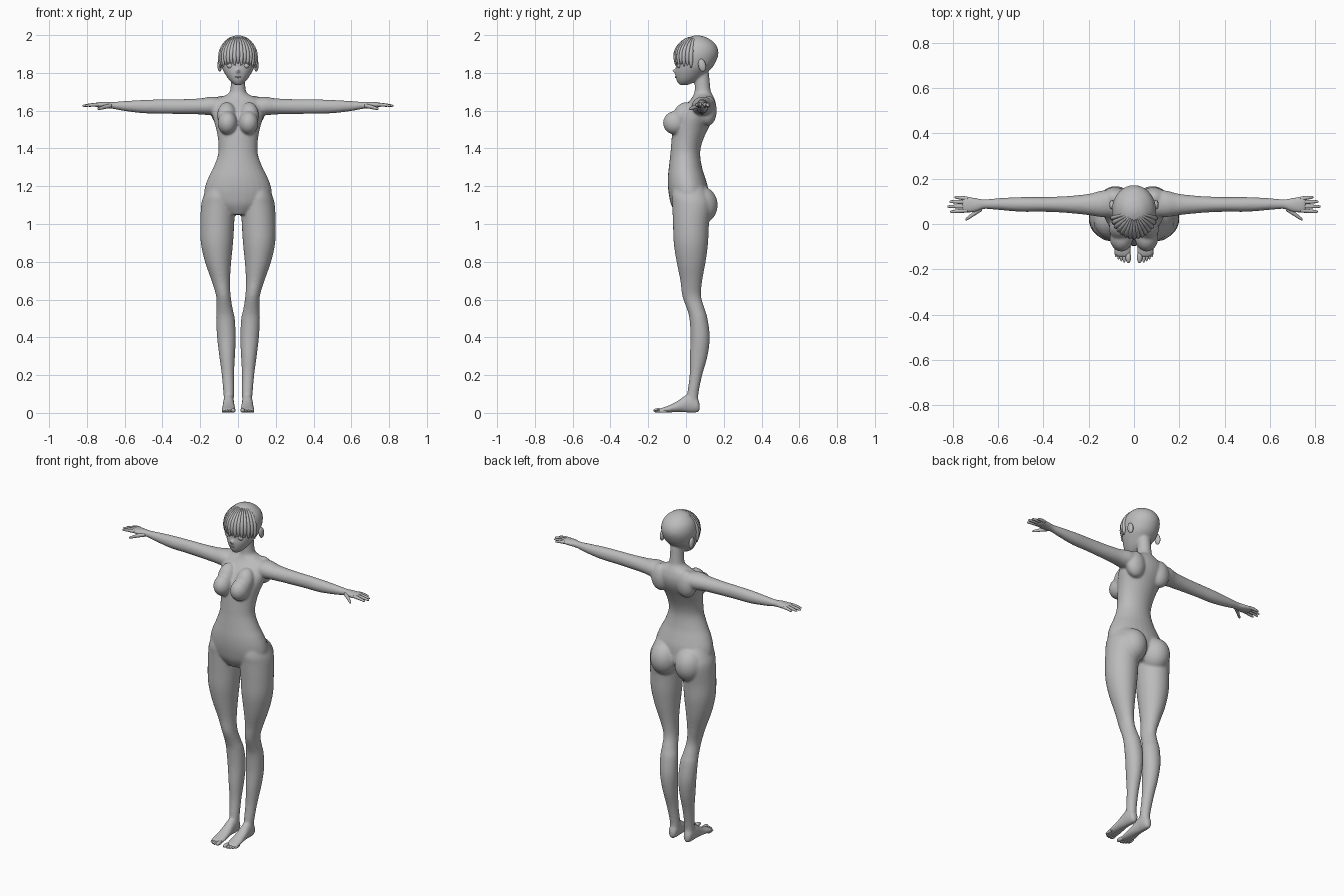
import bpy, bmesh, math
from mathutils import Matrix, Vector

grey = bpy.data.materials.new("clay grey")
grey.diffuse_color = (0.5, 0.5, 0.5, 1)


def smooth_rows(rows, n=4):
    """Catmull-Rom interpolation of tuples."""
    out = []
    for i in range(len(rows) - 1):
        p = [rows[max(0, min(len(rows) - 1, i + k))] for k in (-1, 0, 1, 2)]
        for j in range(n):
            t = j / n
            out.append([0.5 * (2 * b + (c - a) * t + (2*a - 5*b + 4*c - d) * t*t
                               + (3*b - a - 3*c + d) * t**3) for a, b, c, d in zip(*p)])
    return out + [list(rows[-1])]


def loft(bm, axis, rows, s=1, seg=28):
    """Rows: (position on axis, u min, u max, v min, v max); s mirrors x."""
    order = {"x": (2, 0, 1), "y": (0, 2, 1), "z": (0, 1, 2)}[axis]
    rings = []
    for w, u0, u1, v0, v1 in smooth_rows(rows):
        ring = []
        for k in range(seg):
            a = 2 * math.pi * k / seg
            p = ((u0 + u1) / 2 + (u1 - u0) / 2 * math.cos(a),
                 (v0 + v1) / 2 + (v1 - v0) / 2 * math.sin(a), w)
            x, y, z = (p[order[0]], p[order[1]], p[order[2]])
            if axis == "x":      # u = y, v = z
                x, y, z = w, p[0], p[1]
            ring.append(bm.verts.new((s * x, y, z)))
        rings.append(ring)
    for a, b in zip(rings, rings[1:]):
        for k in range(seg):
            bm.faces.new((a[k], a[(k + 1) % seg], b[(k + 1) % seg], b[k]))
    bm.faces.new(rings[0])
    bm.faces.new(rings[-1])


def ball(bm, c, r, s=1, tilt=0):
    m = (Matrix.Translation((s * c[0], c[1], c[2])) @ Matrix.Rotation(tilt, 4, "X")
         @ Matrix.Diagonal((*r, 1)))
    bmesh.ops.create_uvsphere(bm, u_segments=24, v_segments=16, radius=1, matrix=m)


def finish(name, bm):
    bmesh.ops.recalc_face_normals(bm, faces=bm.faces[:])
    for f in bm.faces:
        f.smooth = True
    me = bpy.data.meshes.new(name)
    bm.to_mesh(me)
    bm.free()
    me.materials.append(grey)
    ob = bpy.data.objects.new(name, me)
    bpy.context.collection.objects.link(ob)
    return ob


def strands(name, paths, depth):
    """Round tapered curves; each path is a list of (point, radius)."""
    cu = bpy.data.curves.new(name, "CURVE")
    cu.dimensions = "3D"
    cu.bevel_depth = depth
    cu.bevel_resolution = 2
    cu.use_fill_caps = True
    for path in paths:
        sp = cu.splines.new("POLY")
        sp.points.add(len(path) - 1)
        sp.use_smooth = True
        for pt, (co, r) in zip(sp.points, path):
            pt.co = (*co, 1)
            pt.radius = r
    cu.materials.append(grey)
    ob = bpy.data.objects.new(name, cu)
    bpy.context.collection.objects.link(ob)


# Body: overlapping masses fused by a voxel remesh
bm = bmesh.new()
torso = [(1.05, .07, -.05, .08), (1.10, .15, -.078, .12), (1.15, .178, -.09, .12),
         (1.2, .174, -.096, .115), (1.25, .155, -.096, .1), (1.3, .13, -.091, .085),
         (1.37, .105, -.083, .075), (1.43, .104, -.078, .085), (1.5, .115, -.07, .115),
         (1.57, .135, -.045, .15), (1.62, .14, -.01, .16), (1.66, .115, .025, .152),
         (1.685, .06, .04, .14), (1.71, .041, .046, .13), (1.8, .037, .046, .122)]
loft(bm, "z", [(z, -w, w, f, b) for z, w, f, b in torso])
# Head from chin to crown
head = [(1.735, .016, -.034, .01), (1.76, .045, -.05, .06), (1.8, .072, -.057, .11),
        (1.84, .09, -.053, .148), (1.9, .098, -.052, .172), (1.95, .085, -.026, .158),
        (1.985, .05, .01, .115), (1.998, .014, .045, .075)]
loft(bm, "z", [(z, -w, w, f, b) for z, w, f, b in head])
ball(bm, (0, -.057, 1.808), (.01, .018, .011), tilt=-.5)
for s in (1, -1):
    # Leg
    loft(bm, "z", [(1.22, .05, .15, -.06, .08), (1.15, .03, .182, -.075, .12),
                   (1.1, .016, .195, -.073, .135), (1.0, .02, .2, -.069, .122),
                   (.9, .026, .197, -.065, .117), (.8, .036, .175, -.05, .104),
                   (.7, .042, .14, -.03, .086), (.62, .039, .116, -.02, .08),
                   (.55, .028, .114, .005, .099), (.5, .017, .116, .018, .114),
                   (.4, .012, .111, .024, .126), (.3, .016, .099, .02, .114),
                   (.2, .021, .086, .019, .086), (.1, .021, .077, .006, .066),
                   (.04, .024, .074, .0, .067)], s)
    # Foot
    loft(bm, "y", [(.072, .036, .064, .012, .05), (.06, .026, .073, .002, .08),
                   (.03, .021, .078, 0, .1), (0, .021, .079, .002, .095),
                   (-.05, .016, .083, .004, .06), (-.1, .012, .087, .001, .036),
                   (-.135, .013, .085, .001, .024), (-.145, .022, .075, .005, .018)], s)
    # Arm and palm
    loft(bm, "x", [(.07, .035, .15, 1.59, 1.665), (.14, .03, .148, 1.576, 1.674),
                   (.2, .039, .133, 1.58, 1.665), (.3, .049, .123, 1.582, 1.661),
                   (.4, .054, .119, 1.584, 1.66), (.5, .054, .119, 1.586, 1.657),
                   (.6, .062, .114, 1.598, 1.651), (.66, .066, .109, 1.609, 1.647),
                   (.69, .055, .114, 1.612, 1.648), (.73, .048, .121, 1.616, 1.646),
                   (.76, .052, .12, 1.62, 1.642)], s)
    # Chest, seat, shoulder blade
    ball(bm, (.056, -.058, 1.535), (.052, .064, .062), s)
    ball(bm, (.06, -.02, 1.575), (.05, .05, .075), s, tilt=-.5)
    ball(bm, (.082, .078, 1.1), (.083, .09, .1), s)
    ball(bm, (.085, .115, 1.6), (.06, .048, .08), s)
body = finish("body", bm)
rm = body.modifiers.new("fuse", "REMESH")
rm.mode = "VOXEL"
rm.voxel_size = .006
rm.use_smooth_shade = True
sm = body.modifiers.new("blend", "SMOOTH")
sm.factor = .5
sm.iterations = 10

# Fingers, thumbs and toes
bm = bmesh.new()
for s in (1, -1):
    for y, dy, tip in ((.06, -.006, .812), (.078, -.001, .824), (.096, .003, .815), (.112, .007, .792)):
        loft(bm, "x", [(x, y + dy * t - r, y + dy * t + r, 1.632 - .007 * t * t - r, 1.632 - .007 * t * t + r)
                       for t, r in ((0, .009), (.3, .009), (.6, .008), (.9, .006), (.99, .003))
                       for x in [.735 + (tip - .735) * t]], s, 12)
    loft(bm, "x", [(.67, .058, .082, 1.615, 1.637), (.7, .039, .062, 1.61, 1.632),
                   (.72, .026, .045, 1.606, 1.625), (.738, .016, .03, 1.604, 1.617),
                   (.744, .016, .022, 1.606, 1.612)], s, 12)
    for x, tip, r in ((.025, -.173, .012), (.043, -.171, .008), (.056, -.165, .008),
                      (.068, -.157, .0075), (.079, -.147, .007)):
        ball(bm, (x, tip + .026, r + .001), (r, .026, r), s)
finish("fingers_and_toes", bm)

# Ears and eyes
bm = bmesh.new()
for s in (1, -1):
    ball(bm, (.097, .085, 1.84), (.012, .02, .034), s, tilt=.2)
    ball(bm, (.042, -.038, 1.838), (.018, .009, .013), s)
finish("ears_and_eyes", bm)

# Upper eyelashes and lips
lids = []
for s in (1, -1):
    lids.append([((s * (.042 + .022 * u), -.049 + .012 * max(0, u) ** 2, 1.852 - .008 * u * u), 1 - .5 * abs(u))
                 for u in (-1, -.5, 0, .5, 1)])
lids.append([((.018 * u, -.055 + .006 * u * u, 1.777 + .002 * u * u), 1.2 - .8 * abs(u))
             for u in (-1, -.5, 0, .5, 1)])
strands("lashes_and_lips", lids, .003)

# Fringe: strands fanning from the crown over the forehead
fringe = []
for i in range(15):
    u = i / 7 - 1
    ph = math.radians(74) * u
    end = math.radians(112 + 8 * abs(u) ** 3 - 4 * (i % 2))
    path = []
    for k in range(13):
        t = k / 12
        th = math.radians(20) + (end - math.radians(20)) * t
        out = math.sin(min(th, math.pi / 2))
        c = Vector((.098 * out * math.sin(ph), .058 - .114 * out * math.cos(ph),
                    1.882 + .112 * math.cos(th)))
        path.append((c, (.35 + .75 * min(1, t * 1.8)) * (1 if t < .8 else 1 - 3.5 * (t - .8))))
    fringe.append(path)
strands("hair_fringe", fringe, .0105)
